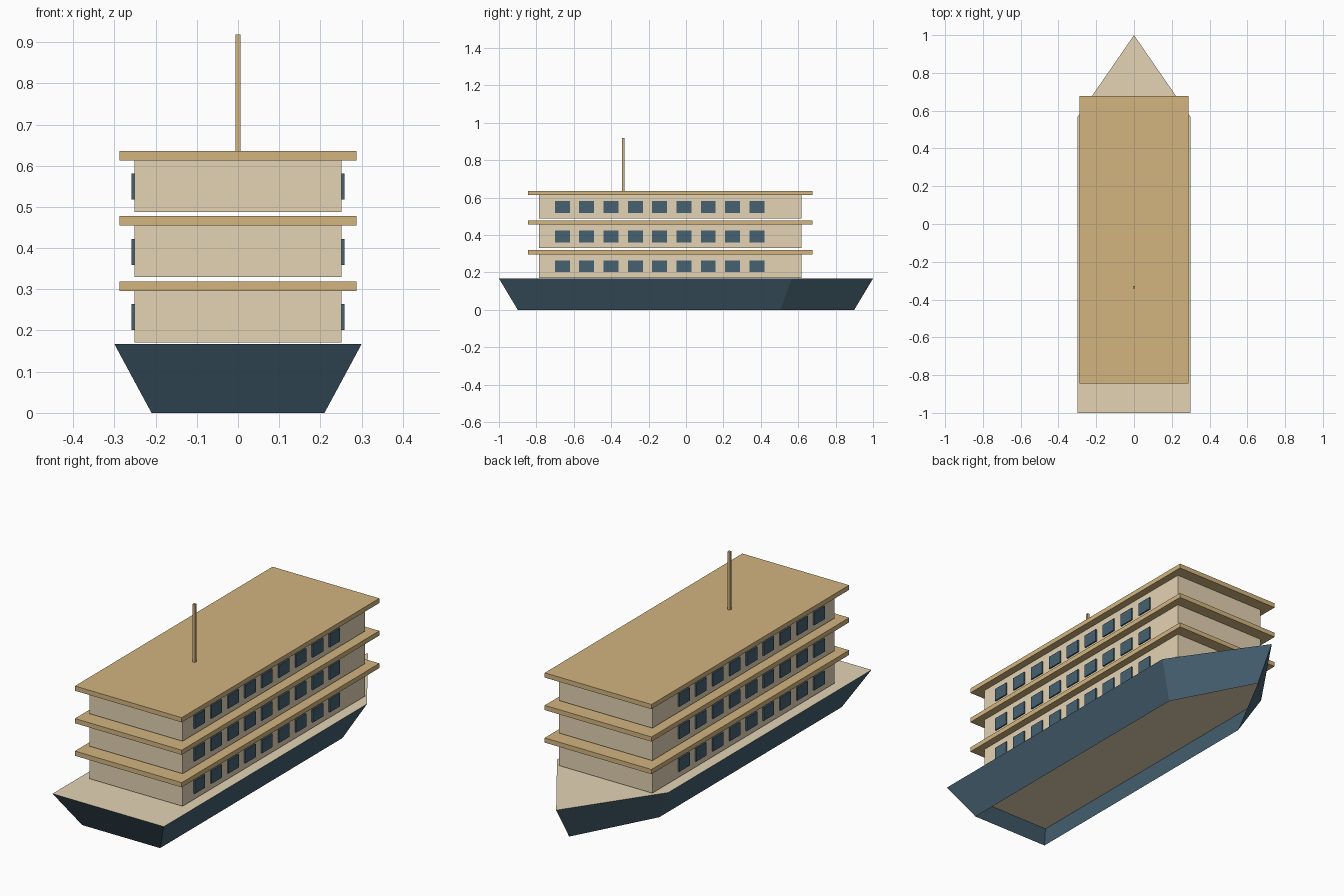
import bpy, bmesh

cube = bpy.data.objects.get("Cube")
if cube:
    bpy.data.objects.remove(cube, do_unlink=True)


def material(name, srgb):
    color = [((c / 255 + 0.055) / 1.055) ** 2.4 for c in srgb] + [1.0]
    mat = bpy.data.materials.new(name)
    mat.use_nodes = True
    mat.diffuse_color = color
    mat.node_tree.nodes["Principled BSDF"].inputs["Base Color"].default_value = color
    return mat


CREAM = material("cream", (228, 211, 180))
TAN = material("tan", (210, 181, 127))
SLATE = material("slate_blue", (70, 97, 113))


def finish(bm, name, mat):
    mesh = bpy.data.meshes.new(name)
    bm.to_mesh(mesh)
    bm.free()
    mesh.materials.append(mat)
    obj = bpy.data.objects.new(name, mesh)
    bpy.context.collection.objects.link(obj)


def add_box(bm, x0, x1, y0, y1, z0, z1):
    verts = bmesh.ops.create_cube(bm, size=1)["verts"]
    for v in verts:
        v.co.x = x1 if v.co.x > 0 else x0
        v.co.y = y1 if v.co.y > 0 else y0
        v.co.z = z1 if v.co.z > 0 else z0


def box(name, mat, *bounds):
    bm = bmesh.new()
    add_box(bm, *bounds)
    finish(bm, name, mat)


def outline(bm, half, stern, shoulder, bow, z):
    points = [(-half, stern), (half, stern), (half, shoulder), (0, bow), (-half, shoulder)]
    return [bm.verts.new((x, y, z)) for x, y in points]


# Hull: flared shell, open underneath
RIM = (0.3, -1, 0.565, 1, 0.167)
bm = bmesh.new()
low = outline(bm, 0.21, -0.9, 0.505, 0.9, 0)
high = outline(bm, *RIM)
for i in range(len(low)):
    j = (i + 1) % len(low)
    bm.faces.new((low[i], low[j], high[j], high[i]))
finish(bm, "hull", SLATE)

# Main deck: single sheet closing the rim of the hull
bm = bmesh.new()
bm.faces.new(outline(bm, *RIM))
finish(bm, "main_deck", CREAM)

# Three storeys: cabin, overhanging roof and window rows on both sides
for level, tag in enumerate(("lower", "middle", "upper")):
    z = 0.171 + level * 0.1585
    box(tag + "_cabin", CREAM, -0.251, 0.251, -0.785, 0.618, z, z + 0.125)
    box(tag + "_roof", TAN, -0.288, 0.288, -0.845, 0.677, z + 0.125, z + 0.148)
    bm = bmesh.new()
    for side in (-1, 1):
        x0, x1 = sorted((side * 0.25, side * 0.258))
        for i in range(9):
            y = -0.701 + i * 0.13
            add_box(bm, x0, x1, y, y + 0.08, z + 0.03, z + 0.093)
    finish(bm, tag + "_windows", SLATE)

# Mast
box("mast", TAN, -0.006, 0.006, -0.341, -0.329, 0.614, 0.919)
